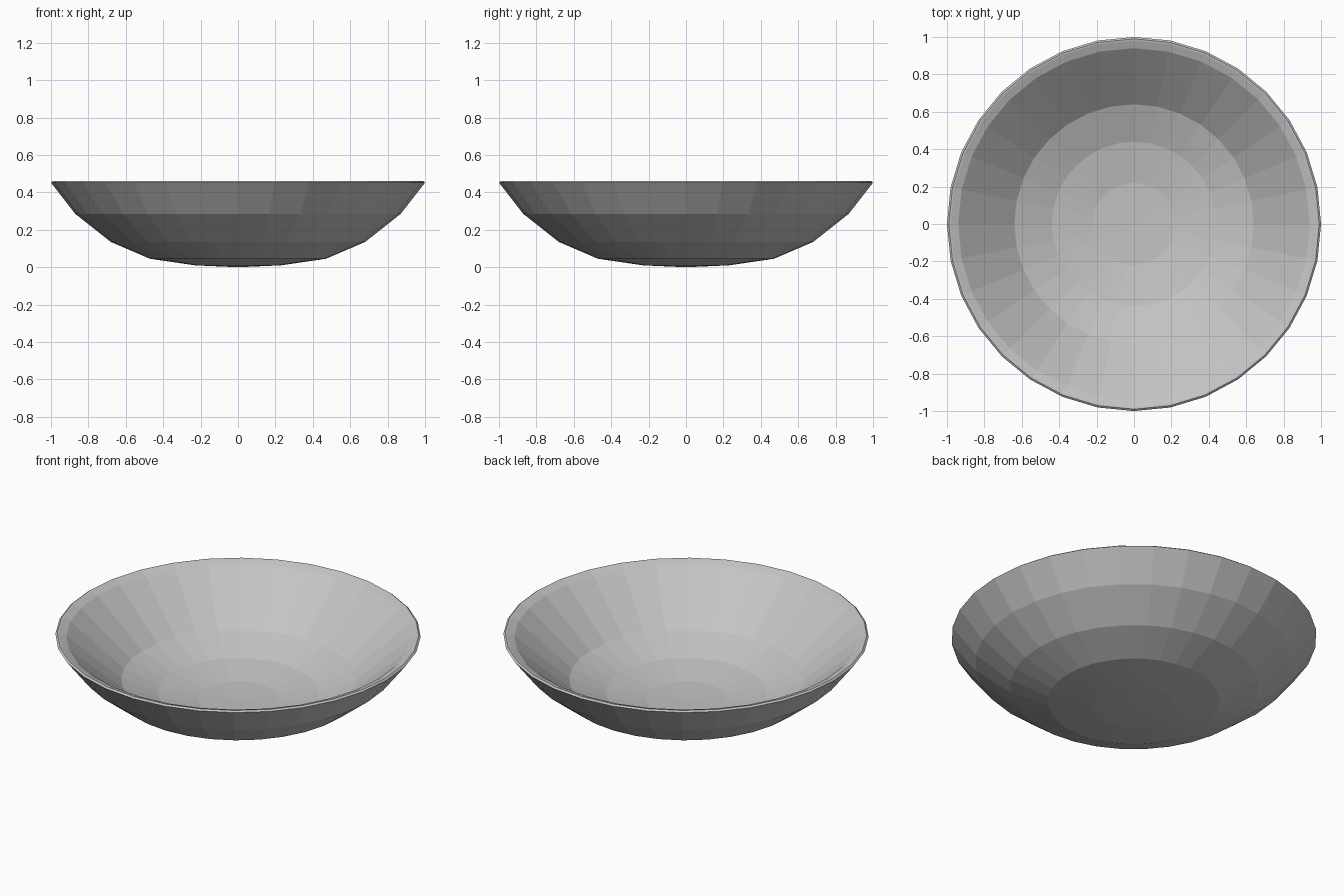
import bpy
import bmesh
import math

default_cube = bpy.data.objects.get("Cube")
if default_cube:
    bpy.data.objects.remove(default_cube, do_unlink=True)

SEGMENTS = 32


def make_material(name, colour):
    mat = bpy.data.materials.new(name)
    mat.use_nodes = True
    mat.diffuse_color = colour
    mat.node_tree.nodes["Principled BSDF"].inputs["Base Color"].default_value = colour
    return mat


def lathe(name, profile, mat):
    """Revolve a (radius, height) profile about the z axis."""
    bm = bmesh.new()
    verts = [bm.verts.new((r, 0, z)) for r, z in profile]
    edges = [bm.edges.new(pair) for pair in zip(verts, verts[1:])]
    bmesh.ops.spin(bm, geom=verts + edges, cent=(0, 0, 0), axis=(0, 0, 1),
                   angle=math.tau, steps=SEGMENTS)
    bmesh.ops.remove_doubles(bm, verts=bm.verts, dist=0.0005)
    bmesh.ops.recalc_face_normals(bm, faces=bm.faces)
    mesh = bpy.data.meshes.new(name)
    bm.to_mesh(mesh)
    bm.free()
    mesh.materials.append(mat)
    obj = bpy.data.objects.new(name, mesh)
    bpy.context.collection.objects.link(obj)
    return obj


# Outer wall from the base up, over the narrow rim, down the inner wall
outer_wall = [(0, 0), (0.23, 0.01), (0.47, 0.045), (0.68, 0.135), (0.87, 0.285)]
rim = [(1.0, 0.452), (0.99, 0.46), (0.98, 0.458), (0.94, 0.442)]
inner_wall = [(0.64, 0.187), (0.44, 0.11), (0.22, 0.073), (0, 0.065)]

grey = make_material("plain grey", (0.55, 0.55, 0.55, 1))
lathe("bowl", outer_wall + rim + inner_wall, grey)
